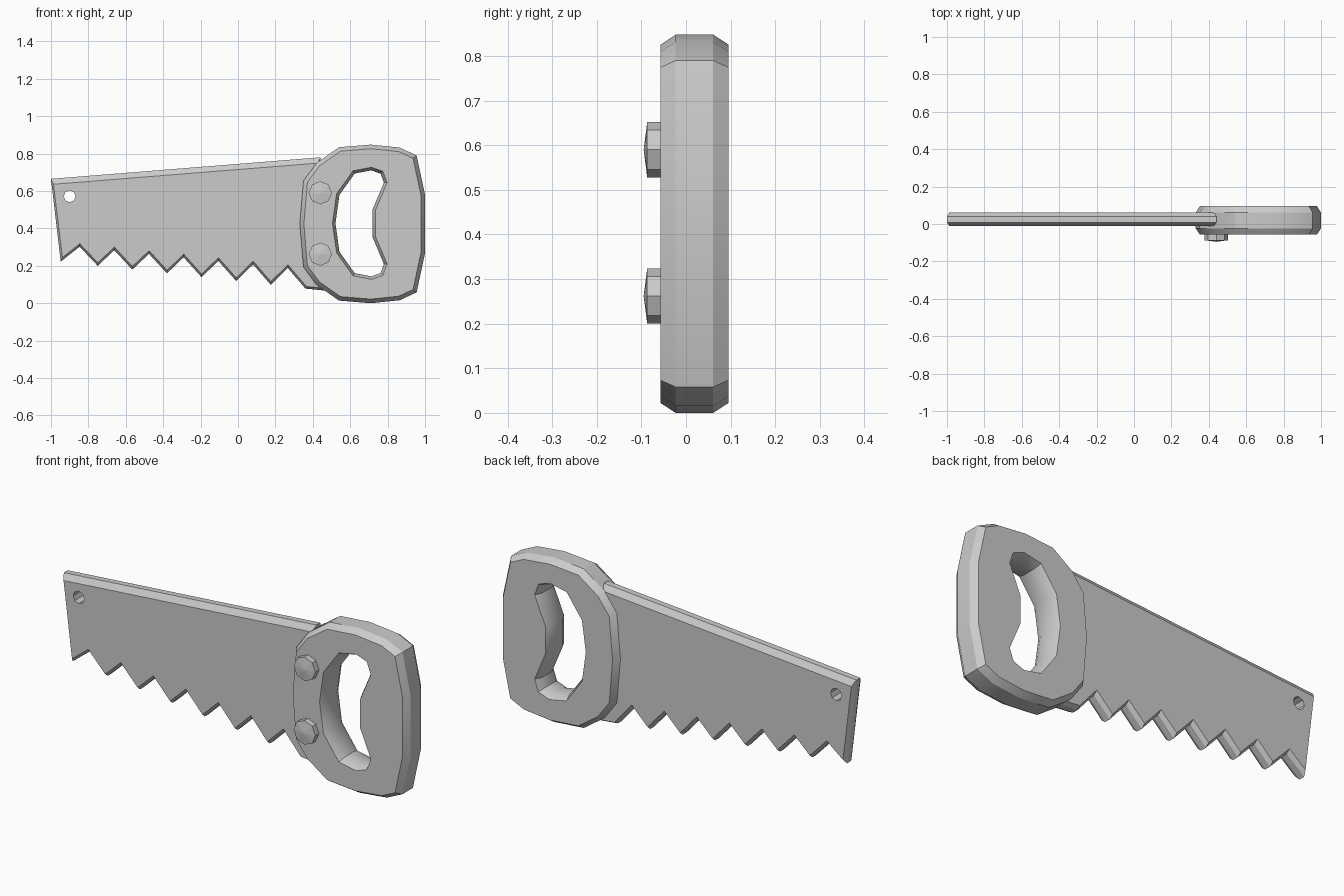
import bpy, bmesh, math
from mathutils import Vector

if "Cube" in bpy.data.objects:
    bpy.data.objects.remove(bpy.data.objects["Cube"])


def offset(pts, d):
    """Move a closed 2D loop inward by d with mitred corners."""
    p = [Vector(q) for q in pts]
    n = len(p)
    area = sum(p[i - 1].x * p[i].y - p[i].x * p[i - 1].y for i in range(n))
    s = 1 if area > 0 else -1
    out = []
    for i in range(n):
        a = (p[i] - p[i - 1]).normalized()
        b = (p[(i + 1) % n] - p[i]).normalized()
        na, nb = Vector((-a.y, a.x)) * s, Vector((-b.y, b.x)) * s
        out.append(tuple(p[i] + (na + nb) * (d / (1 + na.dot(nb)))))
    return out


def chamfered_plate(name, loops, y0, y1, c):
    """loops: (rim, face) pairs; the first is the outline, the rest are holes."""
    bm = bmesh.new()
    caps = ([], [])
    for rim, face in loops:
        n = len(rim)
        rows = [[bm.verts.new((x, y, z)) for x, z in pts] for pts, y in
                ((face, y0), (rim, y0 + c), (rim, y1 - c), (face, y1))]
        for r, s in zip(rows, rows[1:]):
            for i in range(n):
                j = (i + 1) % n
                bm.faces.new((r[i], r[j], s[j], s[i]))
        for cap, row in zip(caps, (rows[0], rows[-1])):
            cap += [bm.edges.get((row[i - 1], row[i])) for i in range(n)]
    for cap, ny in zip(caps, (-1, 1)):
        bmesh.ops.triangle_fill(bm, edges=cap, use_beauty=True, normal=(0, ny, 0))
    bmesh.ops.recalc_face_normals(bm, faces=bm.faces)
    return finish(name, bm)


def finish(name, bm):
    mesh = bpy.data.meshes.new(name)
    bm.to_mesh(mesh)
    bm.free()
    ob = bpy.data.objects.new(name, mesh)
    bpy.context.collection.objects.link(ob)
    return ob


def mirrored(half, mid):
    """Complete a loop by reflecting it about height mid."""
    return half + [(x, 2 * mid - z) for x, z in reversed(half) if abs(z - mid) > 1e-4]


# Handle: closed grip with a finger opening
outer = mirrored([(1.0, 0.58), (0.955, 0.79), (0.865, 0.832), (0.71, 0.848),
                  (0.54, 0.834), (0.42, 0.75), (0.35, 0.655), (0.33, 0.424)], 0.424)
grip = mirrored([(0.735, 0.497), (0.797, 0.644), (0.775, 0.705), (0.714, 0.727),
                 (0.615, 0.708), (0.527, 0.585), (0.505, 0.427)], 0.427)
handle = chamfered_plate("handle", [(outer, offset(outer, 0.022)),
                                    (offset(grip, 0.016), grip)], -0.057, 0.095, 0.034)

# Blade: tapered plate with sawtooth lower edge and a hanging hole
blade = [(0.44, 0.78), (-1.0, 0.665), (-0.948, 0.222)]
for i in range(7):
    blade += [(-0.847 + 0.1855 * i, 0.302 - 0.019 * i),
              (-0.75 + 0.185 * i, 0.2 - 0.0203 * i)]
blade += [(0.46, 0.068)]
face = offset(blade, 0.012)
for i in (0, 1):
    face[i] = (face[i][0], face[i][1] - 0.018)
hole = [(-0.9 + 0.032 * math.cos(k * math.pi / 4), 0.572 + 0.032 * math.sin(k * math.pi / 4))
        for k in range(8)]
saw_blade = chamfered_plate("blade", [(blade, face), (hole, hole)], -0.012, 0.062, 0.021)

# Rivets: eight-sided heads with a shallow point
for label, z in (("upper", 0.59), ("lower", 0.262)):
    bm = bmesh.new()
    ring = [[bm.verts.new((0.44 + 0.062 * math.cos(k * math.pi / 4), y,
                           z + 0.062 * math.sin(k * math.pi / 4))) for k in range(8)]
            for y in (-0.05, -0.087)]
    tip = bm.verts.new((0.44, -0.095, z))
    bm.faces.new(ring[0])
    for k in range(8):
        j = (k + 1) % 8
        bm.faces.new((ring[0][k], ring[0][j], ring[1][j], ring[1][k]))
        bm.faces.new((ring[1][k], ring[1][j], tip))
    bmesh.ops.recalc_face_normals(bm, faces=bm.faces)
    finish(label + "_rivet", bm)

# Soft shading around the handle curves
bpy.context.view_layer.objects.active = handle
handle.select_set(True)
bpy.ops.object.shade_smooth_by_angle(angle=math.radians(30))
